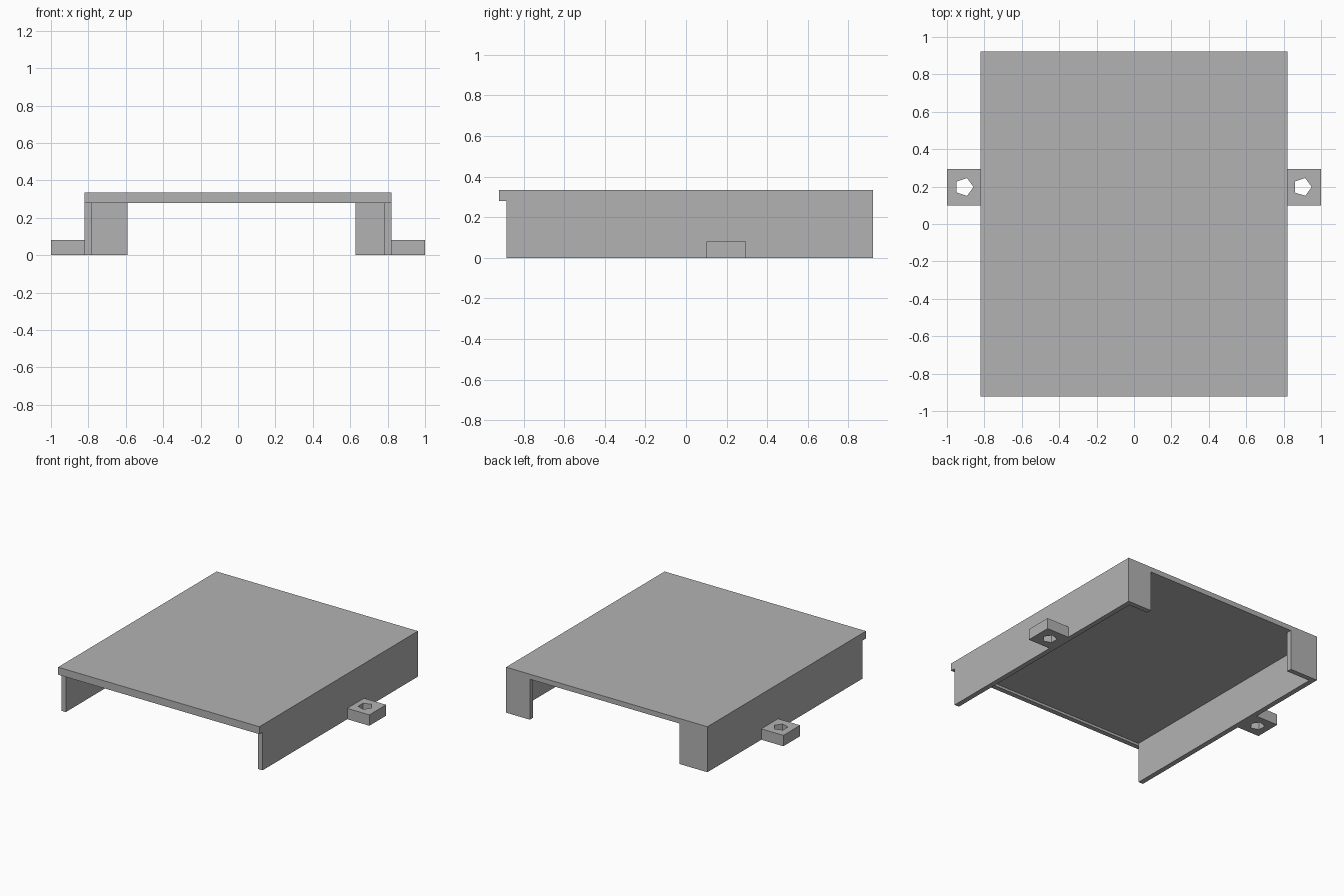
import bpy
import math

if "Cube" in bpy.data.objects:
    bpy.data.objects.remove(bpy.data.objects["Cube"], do_unlink=True)

grey = bpy.data.materials.new("plain grey")
grey.use_nodes = True
COLOR = (0.45, 0.45, 0.45, 1.0)
grey.diffuse_color = COLOR
grey.node_tree.nodes["Principled BSDF"].inputs["Base Color"].default_value = COLOR


def box(name, x, y, z):
    """Axis-aligned box from (min, max) ranges."""
    spans = (x, y, z)
    bpy.ops.mesh.primitive_cube_add(size=1, location=[(a + b) / 2 for a, b in spans])
    ob = bpy.context.object
    ob.name = name
    ob.scale = [b - a for a, b in spans]
    bpy.ops.object.transform_apply(location=True, rotation=False, scale=True)
    ob.data.materials.append(grey)
    return ob


def cut(target, cutter):
    """Subtract the cutter from the target and discard it."""
    cutter.hide_render = True
    mod = target.modifiers.new("cut", "BOOLEAN")
    mod.operation = "DIFFERENCE"
    mod.solver = "EXACT"
    mod.object = cutter
    bpy.context.view_layer.objects.active = target
    bpy.ops.object.modifier_apply(modifier=mod.name)
    bpy.data.objects.remove(cutter, do_unlink=True)


W, D, H = 0.82, 0.922, 0.335   # half width, half depth, height
T = 0.037                      # wall thickness
LIP = 0.28                     # underside of the front lip

# Cover: hollow shell, open below, with a lip along the front edge
cover = box("cover", (-W, W), (-D, D), (0, H))
cut(cover, box("front_cutter", (-1, 1), (-1, T - D), (-0.1, LIP)))
cut(cover, box("cavity_cutter", (T - W, W - T), (T - D - 0.001, D - T), (-0.1, H - T)))

# Wide opening in the back wall, slightly off centre
cut(cover, box("back_cutter", (-0.592, 0.627), (D - 0.2, 1), (-0.2, H - T)))

# Mounting tabs with five-sided screw holes
for side, sign, hole_x in (("left", 1, 0.9), ("right", -1, -0.908)):
    tab = box(side + "_mounting_tab", sorted((sign * W, sign)), (0.1, 0.295), (0, 0.08))
    bpy.ops.mesh.primitive_cylinder_add(vertices=5, radius=0.05, depth=0.4,
                                        location=(hole_x, 0.198, 0.04),
                                        rotation=(0, 0, -math.pi / 2))
    hole = bpy.context.object
    # Turn one corner of the hole toward +x
    corner = max((hole.data.vertices), key=lambda v: v.co.y).co
    hole.rotation_euler.z = -math.atan2(corner.y, corner.x)
    hole.data.materials.append(grey)
    cut(tab, hole)
